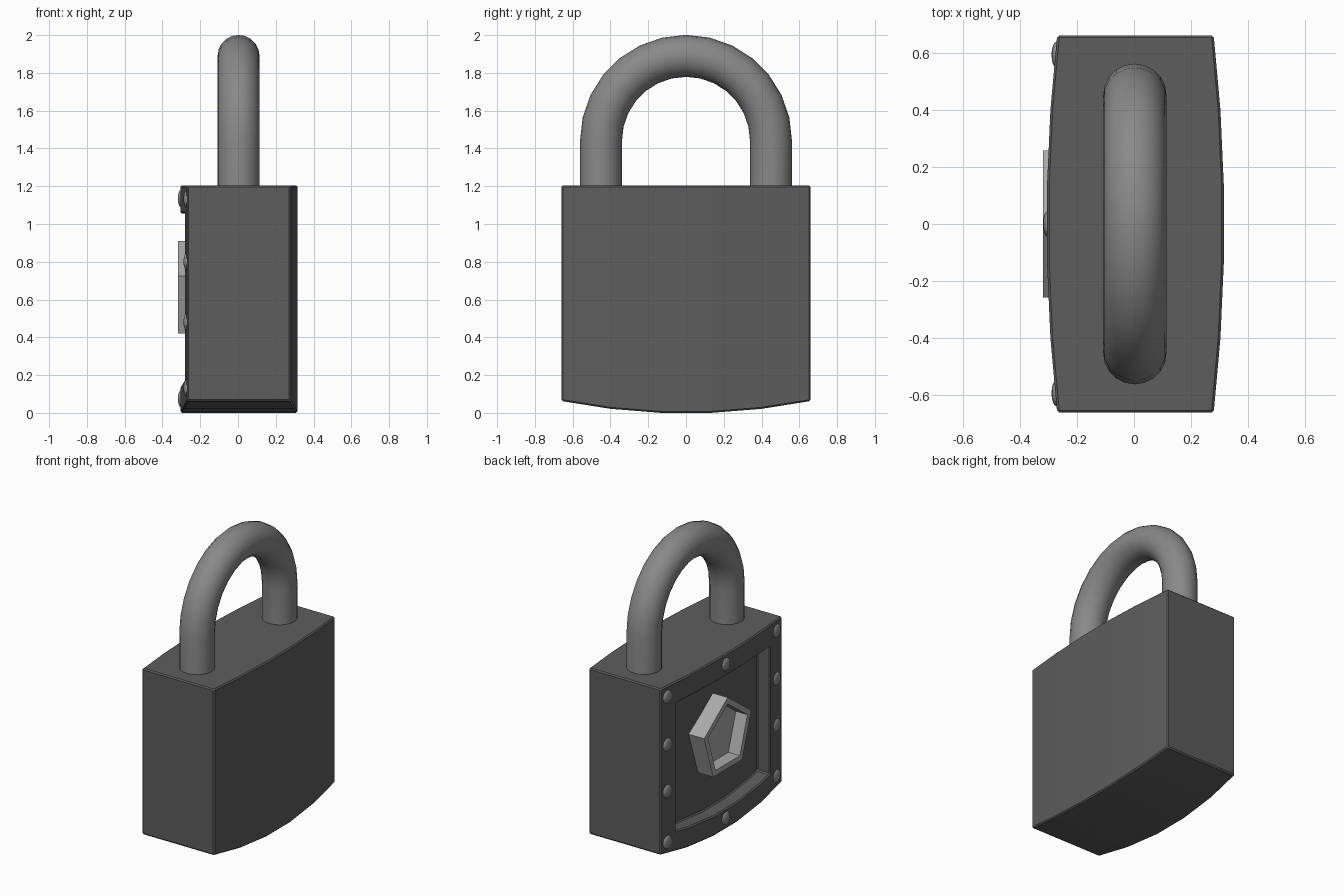
import bpy, bmesh
from math import sin, cos, pi

if "Cube" in bpy.data.objects:
    bpy.data.objects.remove(bpy.data.objects["Cube"])


def side_x(y):
    return 0.306 - 0.085 * y * y


def base_z(y):
    return max(0.0, 0.15 * (y * y - 0.0169))


def finish(name, bm):
    bmesh.ops.recalc_face_normals(bm, faces=bm.faces)
    me = bpy.data.meshes.new(name)
    bm.to_mesh(me)
    bm.free()
    ob = bpy.data.objects.new(name, me)
    bpy.context.collection.objects.link(ob)
    return ob


def activate(ob):
    bpy.ops.object.select_all(action='DESELECT')
    ob.select_set(True)
    bpy.context.view_layer.objects.active = ob


def smooth(ob):
    activate(ob)
    bpy.ops.object.shade_smooth_by_angle(angle=0.7)


def loft(name, rings):
    """Join closed rings of points into a capped solid."""
    bm = bmesh.new()
    vs = [[bm.verts.new(p) for p in r] for r in rings]
    n = len(vs[0])
    for a, b in zip(vs, vs[1:]):
        for i in range(n):
            j = (i + 1) % n
            bm.faces.new((a[i], a[j], b[j], b[i]))
    bm.faces.new(vs[0])
    bm.faces.new(vs[-1])
    return finish(name, bm)


def slab(name, ys, left, right, low, top):
    return loft(name, [[(left(y), y, low(y)), (right(y), y, low(y)),
                        (right(y), y, top), (left(y), y, top)] for y in ys])


# Body with bowed sides and bottom, recessed on the -x face
body = slab("lock_body", [-0.66, -0.4, -0.13, 0.13, 0.4, 0.66],
            lambda y: -side_x(y), lambda y: side_x(y) + 0.01, base_z, 1.205)
cutter = slab("recess_cutter", [-0.51, -0.4, -0.13, 0.13, 0.4, 0.51],
              lambda y: -0.6, lambda y: 0.1 - side_x(y),
              lambda y: base_z(y) + 0.14, 1.055)
cutter.hide_render = True
mod = body.modifiers.new("recess", 'BOOLEAN')
mod.operation = 'DIFFERENCE'
mod.solver = 'EXACT'
mod.object = cutter
activate(body)
bpy.ops.object.modifier_apply(modifier="recess")
bpy.data.objects.remove(cutter)
bev = body.modifiers.new("edges", 'BEVEL')
bev.width = 0.008
bev.segments = 1
bev.limit_method = 'ANGLE'
bev.angle_limit = 0.7

# Shackle: round tube along a U path
R, r, zc, xc = 0.45, 0.111, 1.44, 0.003
path = [(R, 1.15, 0)] + [(R * cos(a), zc + R * sin(a), a)
                         for a in (pi * i / 14 for i in range(15))] + [(-R, 1.15, pi)]
shackle = loft("shackle", [[(xc + r * sin(t), y + r * cos(t) * cos(a), z + r * cos(t) * sin(a))
                            for t in (2 * pi * k / 20 for k in range(20))]
                           for y, z, a in path])
smooth(shackle)

# Five-sided keyhole surround with hollow centre
pent = loft("keyhole_surround", [[(x, s * sin(2 * pi * k / 5), 0.64 + s * cos(2 * pi * k / 5))
                                  for k in range(5)]
                                 for x, s in ((-0.19, 0.27), (-0.318, 0.27),
                                              (-0.318, 0.225), (-0.23, 0.225))])

# Domed rivets around the frame
spots = [(s * 0.592, z) for s in (-1, 1) for z in (0.13, 0.48, 0.80, 1.13)]
spots += [(0, 0.075), (0, 1.135)]
for i, (y, z) in enumerate(spots):
    bm = bmesh.new()
    bmesh.ops.create_uvsphere(bm, u_segments=16, v_segments=8, radius=0.046)
    bmesh.ops.scale(bm, vec=(0.38, 1, 1), verts=bm.verts)
    bmesh.ops.translate(bm, vec=(0.005 - side_x(y), y, z), verts=bm.verts)
    smooth(finish(f"rivet_{i + 1}", bm))

# Shades of grey
for prefix, g in (("lock_body", 0.11), ("shackle", 0.25), ("keyhole", 0.4), ("rivet", 0.27)):
    mat = bpy.data.materials.new(prefix + "_grey")
    mat.diffuse_color = (g, g, g, 1)
    mat.use_nodes = True
    mat.node_tree.nodes["Principled BSDF"].inputs["Base Color"].default_value = mat.diffuse_color
    for ob in bpy.data.objects:
        if ob.name.startswith(prefix):
            ob.data.materials.append(mat)
